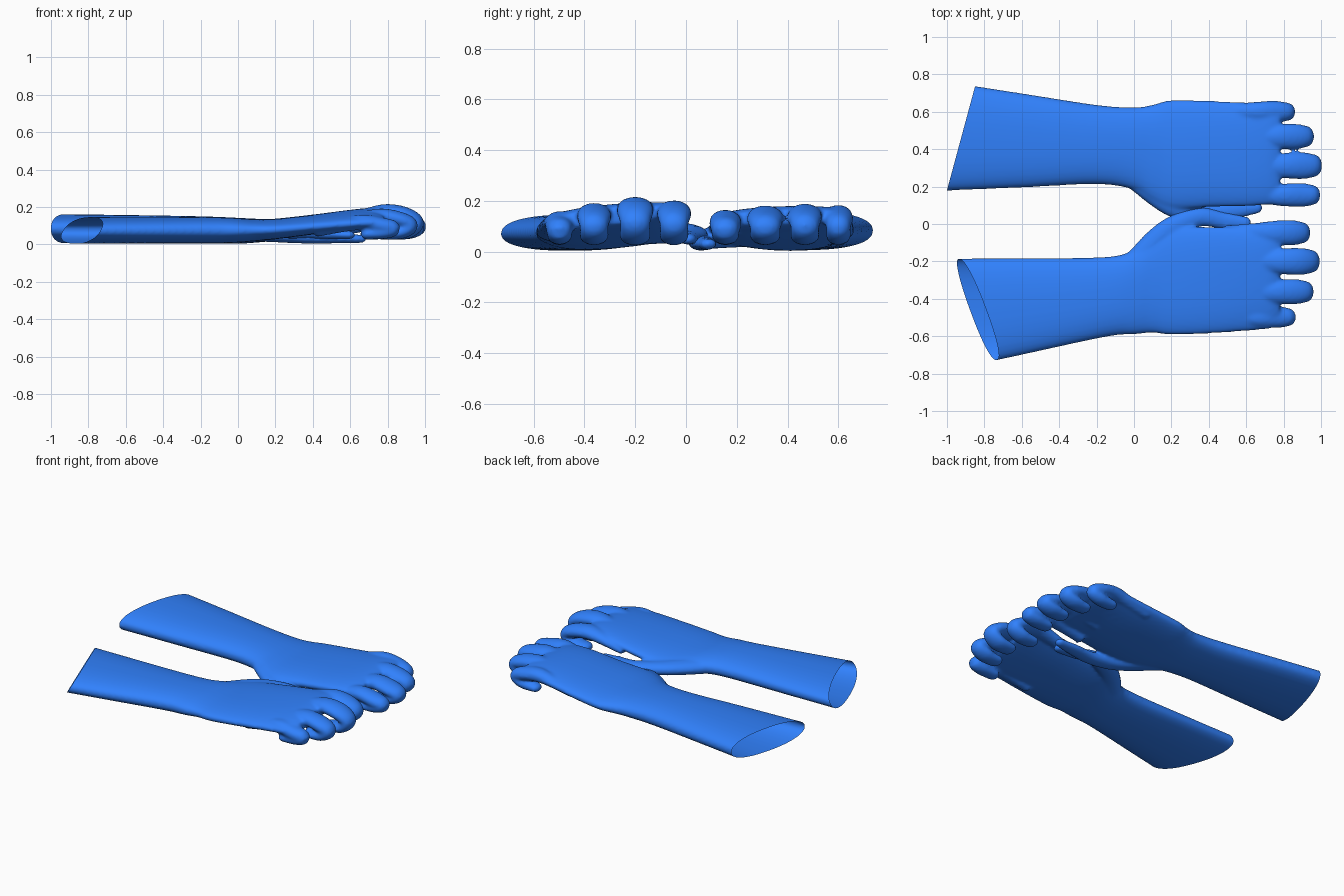
import bpy, bmesh, math
from mathutils import Vector

if "Cube" in bpy.data.objects:
    bpy.data.objects.remove(bpy.data.objects["Cube"])


def spline(rows, steps):
    # Catmull-Rom through rows of any length
    out = []
    n = len(rows)
    for i in range(n - 1):
        p = [rows[max(0, min(n - 1, i + k))] for k in (-1, 0, 1, 2)]
        for s in range(steps):
            t = s / steps
            out.append([0.5 * (2 * b + (c - a) * t + (2 * a - 5 * b + 4 * c - d) * t * t
                               + (3 * b - a - 3 * c + d) * t ** 3) for a, b, c, d in zip(*p)])
    out.append(list(rows[-1]))
    return out


def loft(bm, rings):
    vr = [[bm.verts.new(p) for p in r] for r in rings]
    n = len(vr[0])
    for a, b in zip(vr, vr[1:]):
        for j in range(n):
            bm.faces.new((a[j], a[(j + 1) % n], b[(j + 1) % n], b[j]))
    bm.faces.new(vr[0][::-1])
    bm.faces.new(vr[-1])


def arm_and_palm(bm, rows, tilt):
    # tilt lowers the outer edge of the palm and raises the thumb edge
    rings = []
    for x, yi, yo, zb, zt in spline(rows, 6):
        lift = tilt * max(0, min(1, (x - 0.1) / 0.6))
        ring = []
        for k in range(40):
            a = 2 * math.pi * k / 40
            c, s = [math.copysign(abs(v) ** 0.88, v) for v in (math.cos(a), math.sin(a))]
            ring.append((x, (yi + yo) / 2 + c * (yo - yi) / 2,
                         (zb + zt) / 2 + s * (zt - zb) / 2 - c * lift))
        rings.append(ring)
    loft(bm, rings)


def digit(bm, path):
    # path rows: x, y, z, half width, half thickness; rounded tip
    pts = spline(path, 6)
    rings = []

    def ring(c, t, w, h):
        side = (Vector((0, 1, 0)) - t * t.y).normalized()
        up = t.cross(side)
        return [c + side * w * math.cos(a) + up * h * math.sin(a)
                for a in (2 * math.pi * k / 20 for k in range(20))]

    for i, p in enumerate(pts):
        t = (Vector(pts[min(i + 1, len(pts) - 1)][:3]) - Vector(pts[max(i - 1, 0)][:3])).normalized()
        rings.append(ring(Vector(p[:3]), t, p[3], p[4]))
    for k in range(1, 6):
        a = k * math.pi / 2 / 5.2
        rings.append(ring(Vector(p[:3]) + t * p[4] * 1.2 * math.sin(a), t,
                          p[3] * math.cos(a), p[4] * math.cos(a)))
    loft(bm, rings)


def finger(bm, y, reach, top, w):
    digit(bm, [(reach - 0.46, y, top - 0.1, w * 0.6, 0.025),
               (reach - 0.3, y, top - 0.06, w * 0.78, 0.036),
               (reach - 0.2, y, top - 0.045, w * 0.95, 0.042),
               (reach - 0.1, y, top - 0.062, w, 0.042),
               (reach - 0.042, y, top * 0.52, w * 0.82, 0.042),
               (reach - 0.09, y, 0.065, w * 0.85, 0.036),
               (reach - 0.18, y, 0.054, w * 0.75, 0.028)])


def make_hand(name, rows, tilt, fingers, thumb, cut_point, d1, d2):
    bm = bmesh.new()
    arm_and_palm(bm, rows, tilt)
    for f in fingers:
        finger(bm, *f)
    digit(bm, thumb)
    bmesh.ops.recalc_face_normals(bm, faces=bm.faces)
    me = bpy.data.meshes.new(name)
    bm.to_mesh(me)
    bm.free()
    ob = bpy.data.objects.new(name, me)
    bpy.context.collection.objects.link(ob)

    # fuse the parts into one skin
    rm = ob.modifiers.new("fuse", 'REMESH')
    rm.mode = 'VOXEL'
    rm.voxel_size = 0.009
    sm = ob.modifiers.new("soften", 'SMOOTH')
    sm.factor = 0.5
    sm.iterations = 9
    bpy.context.view_layer.update()
    ev = ob.evaluated_get(bpy.context.evaluated_depsgraph_get())
    bm = bmesh.new()
    bm.from_mesh(ev.to_mesh())
    ev.to_mesh_clear()
    ob.modifiers.clear()

    # open, slanted end of the forearm
    n = Vector(d1).cross(Vector(d2)).normalized()
    if n.x > 0:
        n = -n
    bmesh.ops.bisect_plane(bm, geom=bm.verts[:] + bm.edges[:] + bm.faces[:],
                           plane_co=cut_point, plane_no=n, clear_outer=True)
    for f in bm.faces:
        f.smooth = True
    bm.to_mesh(me)
    bm.free()
    mat = bpy.data.materials.get("blue_skin") or bpy.data.materials.new("blue_skin")
    mat.diffuse_color = (0.03, 0.22, 0.98, 1)
    mat.use_nodes = True
    mat.node_tree.nodes["Principled BSDF"].inputs["Base Color"].default_value = mat.diffuse_color
    me.materials.append(mat)


# back hand
make_hand(
    "back_hand",
    [(-1.15, 0.172, 0.784, 0.006, 0.164), (-0.6, 0.195, 0.699, 0.006, 0.157),
     (-0.2, 0.213, 0.637, 0.004, 0.15), (0.0, 0.183, 0.624, 0.004, 0.142),
     (0.1, 0.12, 0.638, 0.01, 0.137), (0.2, 0.08, 0.662, 0.02, 0.137),
     (0.4, 0.09, 0.659, 0.045, 0.154), (0.6, 0.095, 0.65, 0.075, 0.174),
     (0.72, 0.105, 0.645, 0.09, 0.178), (0.78, 0.13, 0.62, 0.105, 0.165)],
    -0.01,
    [(0.155, 1.0, 0.168, 0.064), (0.312, 1.008, 0.185, 0.072),
     (0.468, 0.965, 0.192, 0.068), (0.6, 0.865, 0.187, 0.058)],
    [(0.0, 0.26, 0.065, 0.07, 0.045), (0.2, 0.1, 0.053, 0.06, 0.042),
     (0.38, 0.06, 0.036, 0.052, 0.032), (0.54, 0.075, 0.032, 0.047, 0.026),
     (0.66, 0.088, 0.03, 0.032, 0.022)],
    (-0.925, 0.4575, 0.08), (0.15, 0.555, 0), (0.0, 0, 0.13))

# front hand
make_hand(
    "front_hand",
    [(-1.15, -0.185, -0.82, 0.004, 0.147), (-0.6, -0.182, -0.7, 0.004, 0.145),
     (-0.15, -0.176, -0.603, 0.006, 0.145), (0.0, -0.135, -0.59, 0.01, 0.14),
     (0.1, -0.06, -0.582, 0.018, 0.134), (0.2, -0.02, -0.592, 0.028, 0.137),
     (0.4, -0.015, -0.586, 0.055, 0.157), (0.6, -0.02, -0.572, 0.08, 0.179),
     (0.72, -0.02, -0.56, 0.095, 0.187), (0.78, -0.04, -0.535, 0.105, 0.174)],
    0.025,
    [(-0.047, 0.945, 0.205, 0.068), (-0.2, 0.995, 0.219, 0.073),
     (-0.362, 0.963, 0.195, 0.068), (-0.498, 0.87, 0.163, 0.058)],
    [(0.0, -0.22, 0.07, 0.07, 0.045), (0.17, -0.045, 0.075, 0.065, 0.042),
     (0.34, 0.035, 0.066, 0.052, 0.036), (0.48, 0.018, 0.055, 0.045, 0.028),
     (0.6, 0.005, 0.05, 0.035, 0.022)],
    (-0.835, -0.455, 0.075), (0.2, -0.54, 0), (0.08, 0, 0.13))
